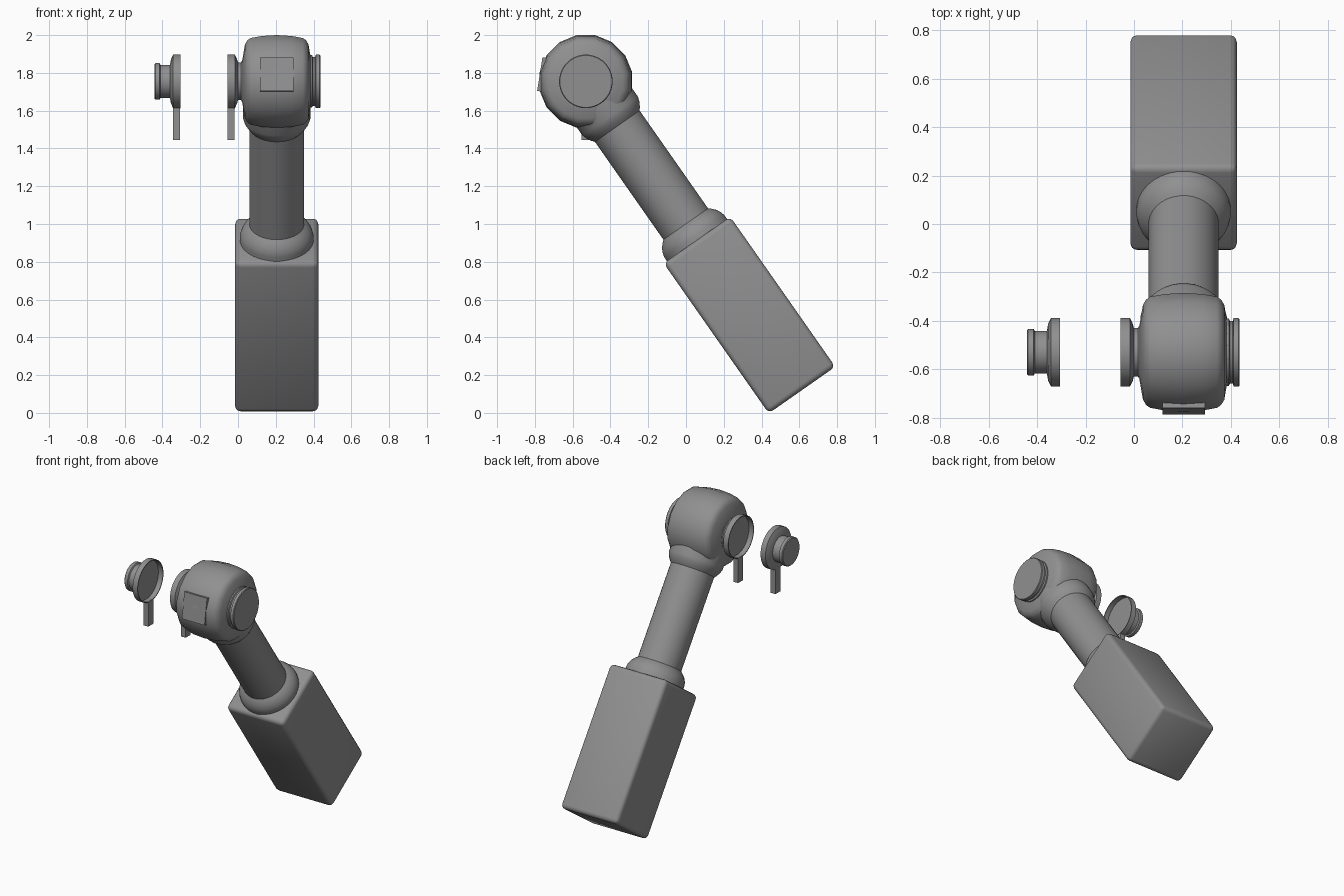
import bpy
import bmesh
from math import radians, pi, sin, cos
from mathutils import Matrix

if "Cube" in bpy.data.objects:
    bpy.data.objects.remove(bpy.data.objects["Cube"], do_unlink=True)

# Single grey finish
grey = bpy.data.materials.new("plain_grey")
grey.use_nodes = True
colour = (0.28, 0.28, 0.28, 1)
grey.diffuse_color = colour
grey.node_tree.nodes["Principled BSDF"].inputs["Base Color"].default_value = colour

# Joint centre and the frame running down the tilted arm (local x = down the arm)
CX, CY, CZ = 0.205, -0.53, 1.755
JOINT = Matrix.Translation((0, CY, CZ))
ARM = (Matrix.Translation((CX, CY, CZ)) @ Matrix.Rotation(radians(35), 4, "X")
       @ Matrix.Rotation(pi / 2, 4, "Y"))


def finish(name, bm, frame, angle=35):
    bmesh.ops.recalc_face_normals(bm, faces=bm.faces)
    bm.transform(frame)
    mesh = bpy.data.meshes.new(name)
    bm.to_mesh(mesh)
    bm.free()
    mesh.materials.append(grey)
    ob = bpy.data.objects.new(name, mesh)
    bpy.context.collection.objects.link(ob)
    bpy.ops.object.select_all(action="DESELECT")
    ob.select_set(True)
    bpy.context.view_layer.objects.active = ob
    bpy.ops.object.shade_smooth_by_angle(angle=radians(angle))
    return ob


def lathe(name, profile, frame=JOINT, sides=32):
    """Revolve (x, radius) points about the local x axis and cap both ends."""
    bm = bmesh.new()
    rings = []
    for x, r in profile:
        turn = [2 * pi * (i + 0.5) / sides for i in range(sides)]
        rings.append([bm.verts.new((x, r * cos(a), r * sin(a))) for a in turn])
    for a, b in zip(rings, rings[1:]):
        for i in range(sides):
            j = (i + 1) % sides
            bm.faces.new((a[i], a[j], b[j], b[i]))
    bm.faces.new(rings[0])
    bm.faces.new(rings[-1])
    return finish(name, bm, frame)


def block(name, size, centre, frame, bevel=0):
    bm = bmesh.new()
    bmesh.ops.create_cube(bm, size=1)
    bmesh.ops.scale(bm, vec=size, verts=bm.verts)
    bmesh.ops.translate(bm, vec=centre, verts=bm.verts)
    if bevel:
        bmesh.ops.bevel(bm, geom=bm.edges[:], offset=bevel, segments=3,
                        profile=0.5, affect="EDGES")
    return finish(name, bm, frame)


# Barrel-shaped joint with shallow coned ends
half = [(0.185, 0.1), (0.168, 0.2), (0.155, 0.222), (0.138, 0.234), (0.08, 0.245)]
barrel = [(CX - x, r) for x, r in half] + [(CX, 0.25)]
barrel += [(CX + x, r) for x, r in reversed(half)]
lathe("joint_barrel", barrel, sides=16)

# Flush panel on the front of the barrel
panel = (Matrix.Translation((CX, CY, CZ)) @ Matrix.Rotation(radians(-9), 4, "X"))
block("front_panel", (0.175, 0.06, 0.18), (0, -0.217, 0), panel)

# Round cap on the outer end
lathe("outer_cap", [(0.36, 0.14), (0.392, 0.14), (0.396, 0.13), (0.408, 0.13),
                    (0.412, 0.142), (0.432, 0.142), (0.436, 0.138)])

# Two hollow cups facing each other: one on the joint, one loose
RIM = [(0.035, 0.137), (0, 0.137), (0, 0.143), (0.038, 0.143), (0.05, 0.118)]
lathe("joint_cup", [(-0.055 + x, r) for x, r in RIM]
      + [(0, 0.1), (0.016, 0.1), (0.02, 0.108), (0.04, 0.108)])
lathe("loose_cup", [(-0.305 - x, r) for x, r in RIM]
      + [(-0.36, 0.088), (-0.41, 0.088), (-0.415, 0.097), (-0.437, 0.097),
         (-0.442, 0.092)])

# Hanging tab under each cup
for name, x in (("joint_tab", -0.036), ("loose_tab", -0.325)):
    block(name, (0.037, 0.055, 0.175), (x, 0.005, -0.222), JOINT)

# Arm tube with flared collars, set into a rounded grip block
lathe("arm_tube", [(0.1, 0.145), (1.1, 0.145)], ARM)
lathe("upper_collar", [(0.1, 0.18), (0.225, 0.18), (0.25, 0.172),
                       (0.275, 0.157), (0.292, 0.143)], ARM)
lathe("lower_collar", [(0.92, 0.143), (0.935, 0.16), (0.955, 0.178),
                       (0.98, 0.19), (1.0, 0.195), (1.06, 0.195)], ARM)
block("grip_block", (0.97, 0.43, 0.44), (1.51, 0, 0), ARM, bevel=0.028)
